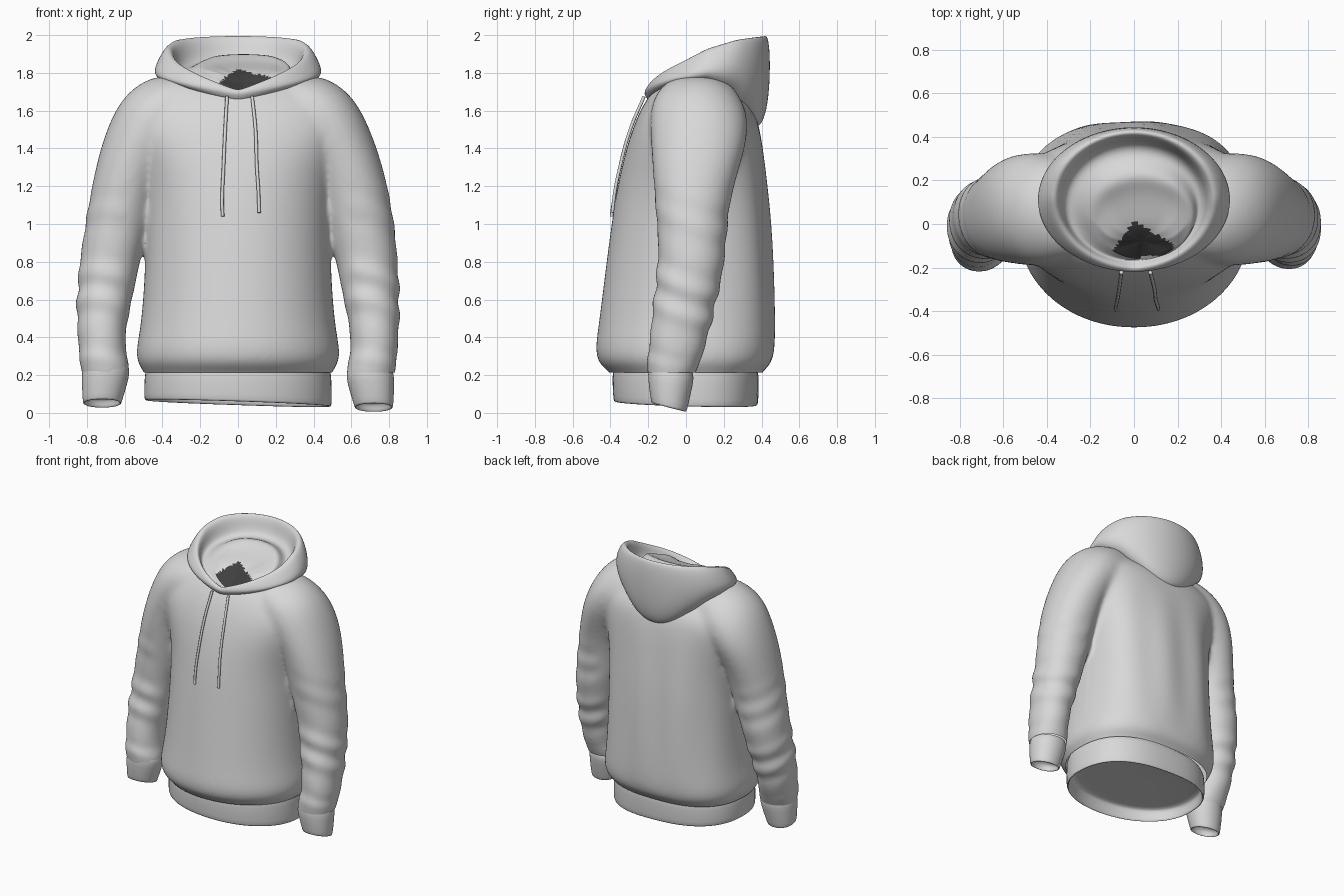
import bpy, bmesh, math
from mathutils import Vector

if "Cube" in bpy.data.objects:
    bpy.data.objects.remove(bpy.data.objects["Cube"])


def material(name, v):
    m = bpy.data.materials.new(name)
    m.diffuse_color = (v, v, v, 1)
    m.use_nodes = True
    m.node_tree.nodes["Principled BSDF"].inputs["Base Color"].default_value = m.diffuse_color
    return m


FABRIC = material("grey fabric", 0.69)
DARK = material("dark neck gap", 0.05)


def oval(z, x0, x1, y0, y1, p=2.2, tilt=0.0, n=40, pb=None):
    """Horizontal super-ellipse ring (pb: back exponent); tilt lowers the back edge."""
    pts = []
    for i in range(n):
        a = 2 * math.pi * i / n
        c, s = math.cos(a), math.sin(a)
        e = 2 / (pb if pb and s > 0 else p)
        c = math.copysign(abs(c) ** e, c)
        s = math.copysign(abs(s) ** e, s)
        pts.append(Vector(((x0 + x1) / 2 + (x1 - x0) / 2 * c,
                           (y0 + y1) / 2 + (y1 - y0) / 2 * s, z - tilt * s)))
    return pts


def arm_ring(s, z, a, b, c, d, tilt=0.0):
    """Sleeve ring for side s; the -x arm hangs slightly higher and further forward."""
    low = max(0.0, min(1.0, (.6 - z) / .4)) if s < 0 else 0.0
    mid = .022 * math.exp(-((z - 1.1) / .3) ** 2) if s < 0 else 0.0
    return oval(z + .022 * low, min(s * a, s * (b - mid)), max(s * a, s * (b - mid)),
                c - .012 * low, d - .012 * low, 2.1, tilt)


def loft(bm, rings, cap_start=False, cap_end=False):
    loops = [[bm.verts.new(p) for p in r] for r in rings]
    n = len(loops[0])
    for a, b in zip(loops, loops[1:]):
        for i in range(n):
            j = (i + 1) % n
            bm.faces.new((a[i], a[j], b[j], b[i]))
    if cap_start:
        bm.faces.new(loops[0][::-1])
    if cap_end:
        bm.faces.new(loops[-1])


def make(name, bm, subsurf=1):
    bmesh.ops.recalc_face_normals(bm, faces=bm.faces)
    me = bpy.data.meshes.new(name)
    bm.to_mesh(me)
    bm.free()
    ob = bpy.data.objects.new(name, me)
    bpy.context.collection.objects.link(ob)
    me.materials.append(FABRIC)
    for f in me.polygons:
        f.use_smooth = True
    m = ob.modifiers.new("subdivide", 'SUBSURF')
    m.levels = m.render_levels = subsurf
    return ob


def bake(ob):
    """Replace the object data with its evaluated mesh."""
    dg = bpy.context.evaluated_depsgraph_get()
    dg.update()
    me = bpy.data.meshes.new_from_object(ob.evaluated_get(dg))
    ob.modifiers.clear()
    ob.data = me


# body: torso and both sleeves fused into one smooth skin
TORSO = [(.12, .48, -.375, .38), (.215, .485, -.385, .385), (.25, .53, -.46, .45),
         (.33, .54, -.482, .468), (.45, .513, -.462, .47), (.7, .492, -.432, .462),
         (1.0, .485, -.393, .447), (1.2, .495, -.362, .427), (1.4, .54, -.315, .405),
         (1.52, .585, -.275, .385), (1.6, .56, -.24, .36), (1.68, .49, -.195, .29),
         (1.745, .40, -.13, .22), (1.77, .25, -.07, .15)]
SLEEVE = [(.12, .585, .815, -.19, .025), (.2, .572, .825, -.2, .04), (.25, .58, .84, -.21, .07),
          (.35, .605, .842, -.195, .10), (.5, .585, .856, -.18, .14), (.7, .54, .85, -.158, .185),
          (.82, .52, .842, -.145, .205), (.9, .49, .836, -.145, .21), (1.1, .45, .812, -.16, .225),
          (1.3, .40, .765, -.175, .28), (1.45, .30, .716, -.185, .325), (1.58, .2, .66, -.19, .325),
          (1.67, .15, .603, -.168, .285), (1.735, .1, .53, -.12, .24), (1.772, .1, .455, -.06, .18),
          (1.782, .15, .38, 0, .12)]
bm = bmesh.new()
loft(bm, [oval(z, -r, r, a, b, 2.05 + (.3 if z > 1.3 else 0), pb=2.6)
          for z, r, a, b in TORSO], True, True)
for s in (-1, 1):
    loft(bm, [arm_ring(s, *row) for row in SLEEVE], True, True)
body = make("hoodie_body", bm, 2)
rm = body.modifiers.new("fuse", 'REMESH')
rm.mode = 'VOXEL'
rm.voxel_size = 0.014
sm = body.modifiers.new("soften", 'SMOOTH')
sm.factor, sm.iterations = 0.5, 30
bake(body)

# cloth folds, then hem, cuff and neck openings
bm = bmesh.new()
bm.from_mesh(body.data)
bm.normal_update()
moves = []
for v in bm.verts:
    x, y, z = v.co
    low = max(0.0, min(1.0, (1.25 - z) / .5)) * min(1.0, max(0.0, (z - .24) / .08))
    arm = max(0.0, min(1.0, (abs(x) - .55) / .08))
    d = .003 + arm * .007 * low * math.sin(38 * z + 12 * y + 9 * x) * (.6 + .4 * math.sin(13 * z + 5 * y))
    if abs(x) < .54:
        if y > .1 and .3 < z < 1.5:
            fade = min(1.0, (.54 - abs(x)) / .1)
            d += fade * .006 * math.sin(21 * x) * math.sin((z - .3) / 1.2 * math.pi)
    moves.append((v, v.normal * d))
for v, d in moves:
    v.co += d
bmesh.ops.bisect_plane(bm, geom=bm.verts[:] + bm.edges[:] + bm.faces[:], plane_co=(0, 0, .213),
                       plane_no=(0, 0, 1), clear_inner=True)
gone = []
for f in bm.faces:
    c = f.calc_center_median()
    if c.z > 1.55 and (c.x / .33) ** 2 + ((c.y - .05) / .23) ** 2 < 1:
        gone.append(f)
bmesh.ops.delete(bm, geom=gone, context='FACES')
for f in bm.faces:
    f.smooth = True
bm.to_mesh(body.data)
bm.free()

# ribbed hem band, folded inwards and closed by a recessed panel
bm = bmesh.new()
HEM = [(.25, .475, -.37, .37), (.225, .49, -.385, .383), (.19, .496, -.392, .387),
       (.07, .499, -.387, .384), (.05, .494, -.382, .379), (.05, .484, -.372, .369),
       (.08, .479, -.367, .364), (.14, .475, -.362, .362), (.15, .46, -.35, .35),
       (.155, .24, -.18, .18), (.156, .01, -.01, .01)]
loft(bm, [oval(z, -r, r, a, b, 2.1, .01 if r > .3 else 0, pb=2.5) for z, r, a, b in HEM],
     cap_end=True)
for v in bm.verts:
    if v.co.z < .12:
        v.co.z -= .034 * v.co.x      # hem hangs a little lower on one side
make("hem_band", bm)

# cuffs, closed a little way inside
CUFF = [(.235, .59, .81, -.185, .035), (.21, .573, .825, -.2, .042), (.16, .577, .828, -.202, .034),
        (.05, .612, .823, -.187, .009), (.026, .618, .82, -.182, .002), (.028, .628, .81, -.172, -.008),
        (.06, .624, .808, -.172, -.008), (.08, .64, .79, -.15, -.02), (.083, .70, .73, -.09, -.08)]
for side, s in (("left", 1), ("right", -1)):
    bm = bmesh.new()
    loft(bm, [arm_ring(s, *row, tilt=.022) for row in CUFF], cap_end=True)
    make(side + "_cuff", bm)

# hood: outer sack, rolled rim, inner lining and neck floor
STOPS = (0, .25, .5, .75, .9, 1)


def hood_ring(rx, yf, yb, zs, cx=0.0, n=56):
    pts = []
    for i in range(n):
        t = 2 * math.pi * i / n
        f = min(1.0, max(0.0, (1 - math.cos(t)) / 2))
        k = max(j for j in range(5) if STOPS[j] <= f)
        u = (f - STOPS[k]) / (STOPS[k + 1] - STOPS[k])
        if k == 0:
            u = math.sqrt(u)      # V shape at the throat
        pts.append(Vector((cx + rx * math.sin(t), yf + (yb - yf) * f,
                           zs[k] * (1 - u) + zs[k + 1] * u)))
    return pts


HOOD = [(.33, -.17, .33, (1.65, 1.72, 1.74, 1.69, 1.61, 1.52)),
        (.365, -.2, .39, (1.65, 1.73, 1.745, 1.69, 1.6, 1.5)),
        (.425, -.21, .43, (1.665, 1.75, 1.775, 1.74, 1.68, 1.6)),
        (.45, -.222, .445, (1.685, 1.77, 1.805, 1.82, 1.8, 1.76)),
        (.42, -.217, .445, (1.705, 1.805, 1.875, 1.925, 1.925, 1.92)),
        (.375, -.20, .43, (1.71, 1.855, 1.942, 1.99, 2.005, 2.014)),
        (.338, -.185, .395, (1.695, 1.84, 1.91, 1.955, 1.968, 1.975)),
        (.327, -.172, .375, (1.688, 1.78, 1.815, 1.84, 1.86, 1.87)),
        (.285, -.166, .31, (1.685, 1.765, 1.79, 1.82, 1.84, 1.85)),
        (.245, -.164, .22, (1.684, 1.775, 1.83, 1.88, 1.91, 1.92)),
        (.205, -.162, .16, (1.682, 1.775, 1.815, 1.84, 1.855, 1.865)),
        (.15, -.16, .02, (1.680, 1.76, 1.805, 1.82, 1.82, 1.825)),
        (.07, -.12, -.03, (1.715, 1.745, 1.77, 1.79, 1.795, 1.80)),
        (.004, -.08, -.074, (1.752, 1.754, 1.755, 1.756, 1.757, 1.757))]
bm = bmesh.new()
loft(bm, [hood_ring(rx, a, b, zs, .035 if i > 8 else 0) for i, (rx, a, b, zs) in enumerate(HOOD)],
     cap_end=True)
hood = make("hood", bm, 2)
bake(hood)
hood.data.materials.append(DARK)
for f in hood.data.polygons:
    x, y, z = f.center
    # ragged triangular gap in the neck floor
    if (f.index >= 56 * 10 * 16 and -.166 < y < min(.015 + 1.4 * x, .015 - .6 * x)
            and -.12 < x < .18 and (x < .03 or y > -.145)):
        f.material_index = 1

# drawstrings
CORDS = {"right_drawstring": [(-.058, -.222, 1.675), (-.068, -.295, 1.5), (-.077, -.35, 1.3),
                              (-.084, -.383, 1.12), (-.081, -.395, 1.04)],
         "left_drawstring": [(.075, -.222, 1.675), (.093, -.295, 1.5), (.1, -.35, 1.3),
                             (.108, -.375, 1.18), (.112, -.39, 1.06)]}
for name, pts in CORDS.items():
    cu = bpy.data.curves.new(name, 'CURVE')
    cu.dimensions = '3D'
    cu.bevel_depth, cu.bevel_resolution, cu.use_fill_caps = .009, 2, True
    sp = cu.splines.new('BEZIER')
    sp.bezier_points.add(len(pts) - 1)
    for b, p in zip(sp.bezier_points, pts):
        b.co = p
        b.handle_left_type = b.handle_right_type = 'AUTO'
    cu.materials.append(FABRIC)
    bpy.context.collection.objects.link(bpy.data.objects.new(name, cu))
